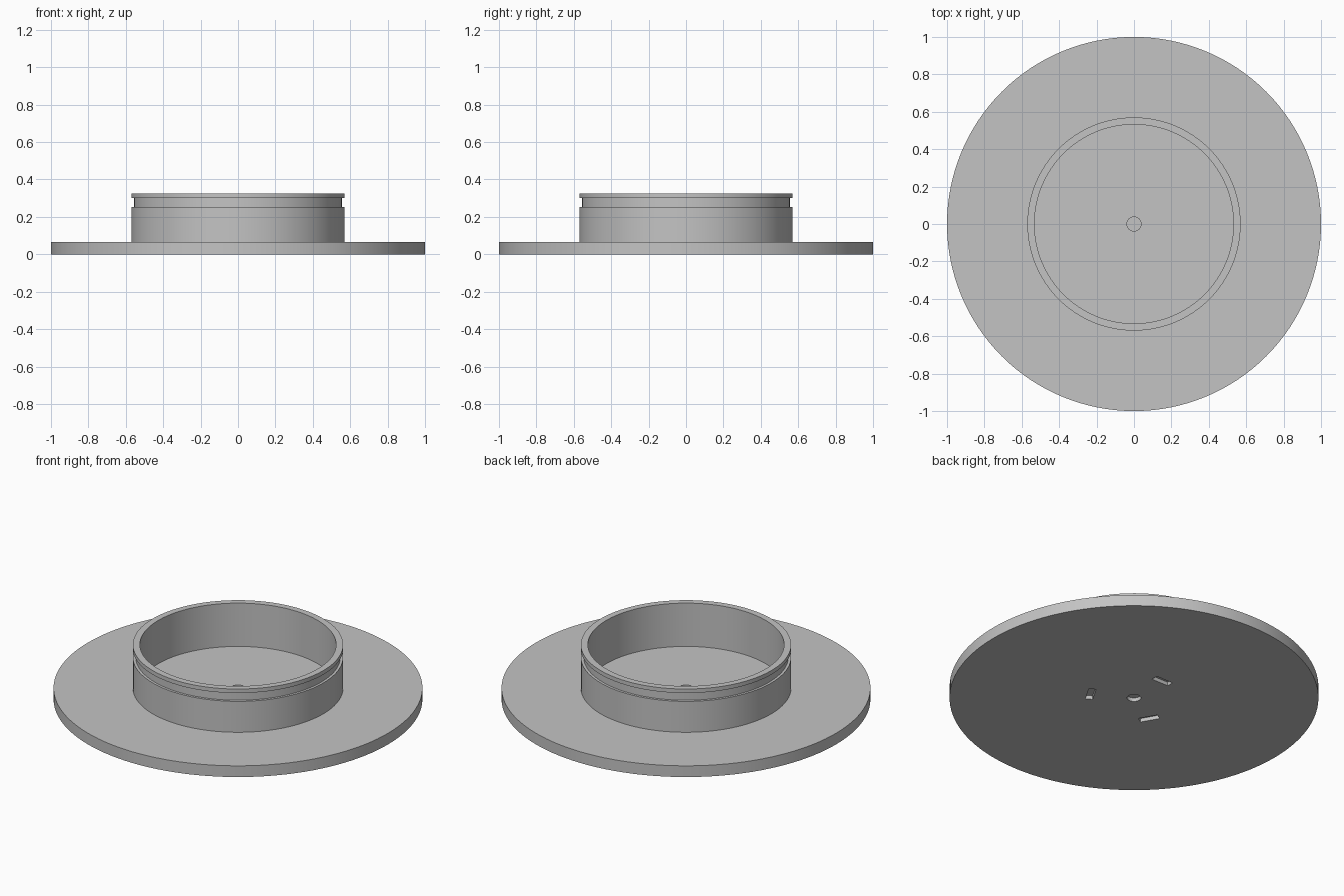
import bpy, bmesh
from math import radians, cos, sin
from mathutils import Matrix

cube = bpy.data.objects.get("Cube")
if cube:
    bpy.data.objects.remove(cube, do_unlink=True)

GREY = (0.55, 0.55, 0.55, 1)
grey = bpy.data.materials.new("plain grey")
grey.use_nodes = True
grey.diffuse_color = GREY
grey.node_tree.nodes["Principled BSDF"].inputs["Base Color"].default_value = GREY


def finish(name, bm):
    bmesh.ops.recalc_face_normals(bm, faces=bm.faces)
    mesh = bpy.data.meshes.new(name)
    bm.to_mesh(mesh)
    bm.free()
    mesh.materials.append(grey)
    obj = bpy.data.objects.new(name, mesh)
    bpy.context.collection.objects.link(obj)
    return obj


def lathe(name, profile, closed=False):
    """Turn a (radius, height) profile around the z axis."""
    bm = bmesh.new()
    verts = [bm.verts.new((r, 0, z)) for r, z in profile]
    edges = [bm.edges.new(pair) for pair in zip(verts, verts[1:])]
    if closed:
        edges.append(bm.edges.new((verts[-1], verts[0])))
    bmesh.ops.spin(bm, geom=verts + edges, cent=(0, 0, 0), axis=(0, 0, 1),
                   angle=radians(360), steps=128, use_duplicate=False)
    bmesh.ops.remove_doubles(bm, verts=bm.verts, dist=0.0001)
    return finish(name, bm)


def activate(obj):
    bpy.ops.object.select_all(action='DESELECT')
    obj.select_set(True)
    bpy.context.view_layer.objects.active = obj


# Round plate with a shallow centre recess above and below
TOP, HOLE, DEPTH = 0.067, 0.038, 0.022
plate = lathe("base_plate", [
    (0, DEPTH), (HOLE, DEPTH), (HOLE, 0), (1, 0), (1, TOP),
    (HOLE, TOP), (HOLE, TOP - DEPTH), (0, TOP - DEPTH)])

# Open collar with a groove under its lip
collar = lathe("collar", [
    (0.532, TOP - 0.005), (0.57, TOP - 0.005), (0.57, 0.252), (0.555, 0.252),
    (0.555, 0.302), (0.57, 0.302), (0.57, 0.326), (0.532, 0.326)], closed=True)

# Three tangential slots in the underside
bm = bmesh.new()
for angle in (90, 210, 330):
    a = radians(angle)
    place = (Matrix.Translation((0.238 * cos(a), 0.238 * sin(a), 0))
             @ Matrix.Rotation(a, 4, 'Z')
             @ Matrix.Diagonal((0.04, 0.11, 2 * DEPTH, 1)))
    bmesh.ops.create_cube(bm, size=1, matrix=place)
cutter = finish("slot_cutter", bm)
cutter.hide_render = True

activate(plate)
cut = plate.modifiers.new("slots", 'BOOLEAN')
cut.operation = 'DIFFERENCE'
cut.solver = 'EXACT'
cut.object = cutter
bpy.ops.object.modifier_apply(modifier=cut.name)
bpy.data.objects.remove(cutter, do_unlink=True)

# Smooth walls, sharp rims
for part in (plate, collar):
    activate(part)
    bpy.ops.object.shade_smooth_by_angle(angle=radians(30))
